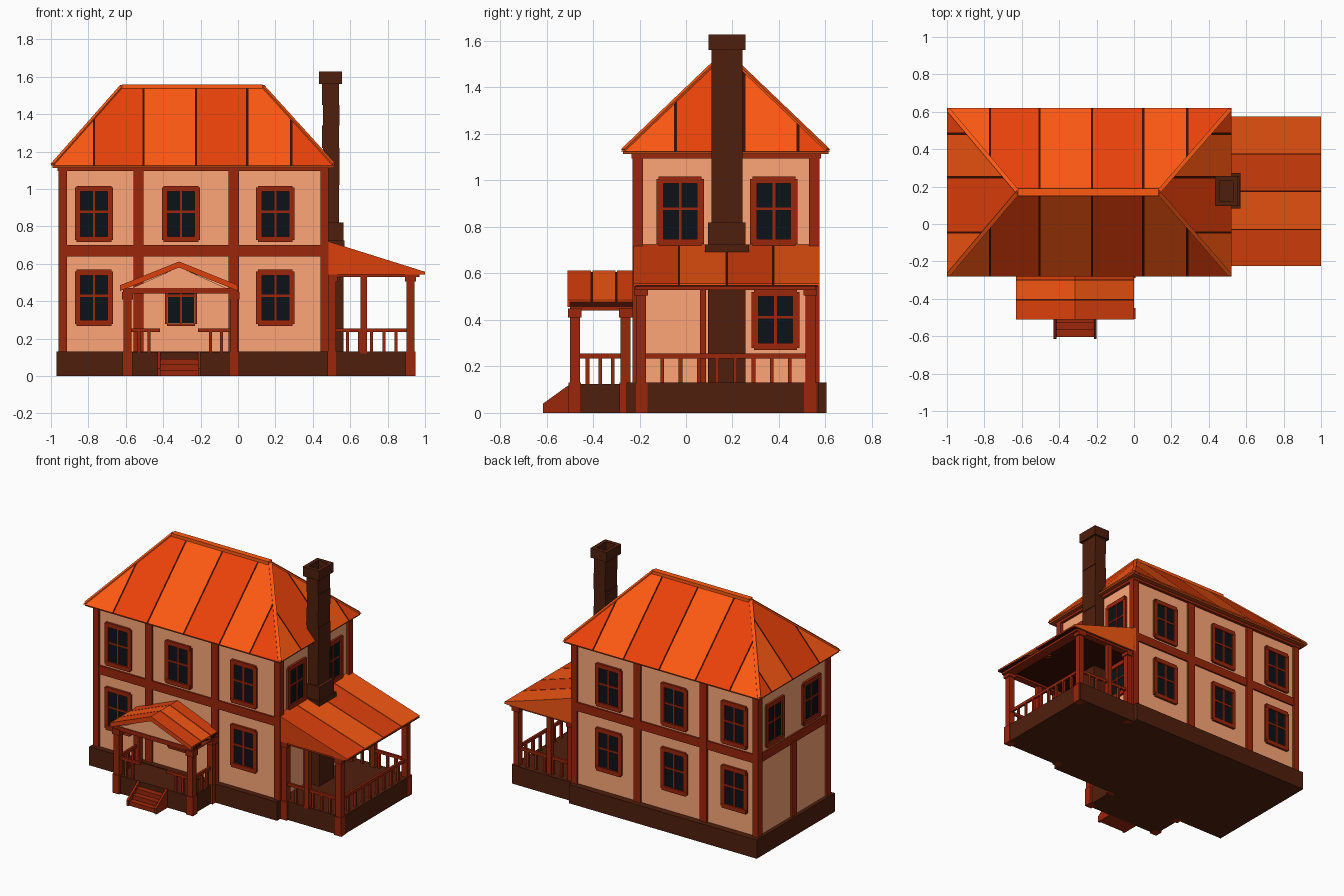
import bpy, bmesh
from math import pi
from mathutils import Vector, Matrix

if "Cube" in bpy.data.objects:
    bpy.data.objects.remove(bpy.data.objects["Cube"])

def mat(name, hexcol):
    m = bpy.data.materials.new(name)
    lin = [(int(hexcol[i:i + 2], 16) / 255) ** 2.2 for i in (0, 2, 4)]
    m.diffuse_color = (*lin, 1)
    m.use_nodes = True
    m.node_tree.nodes["Principled BSDF"].inputs["Base Color"].default_value = m.diffuse_color
    return m

WALL, TIMBER = mat("plaster", "FDA577"), mat("timber", "982A13")
STONE, GLASS = mat("stone", "502414"), mat("glass", "14191F")
TILE_A, TILE_B = mat("tile_light", "FF5A19"), mat("tile_dark", "EC4412")
PORCH_A, PORCH_B = mat("porch_tile_light", "F45719"), mat("porch_tile_dark", "DC4214")
SEAM, SOFFIT = mat("seam", "3F1508"), mat("soffit", "B04218")

def finish(name, bm, *mats):
    bmesh.ops.recalc_face_normals(bm, faces=bm.faces)
    me = bpy.data.meshes.new(name)
    bm.to_mesh(me)
    bm.free()
    for m in mats:
        me.materials.append(m)
    ob = bpy.data.objects.new(name, me)
    bpy.context.collection.objects.link(ob)
    return ob

def boxes(name, m, items, matrix=Matrix()):
    """Boxes given as (x0, x1, y0, y1, z0, z1), joined in one object."""
    bm = bmesh.new()
    for x0, x1, y0, y1, z0, z1 in items:
        t = Matrix.Translation(((x0 + x1) / 2, (y0 + y1) / 2, (z0 + z1) / 2))
        s = Matrix.Diagonal((x1 - x0, y1 - y0, z1 - z0, 1))
        bmesh.ops.create_cube(bm, size=1, matrix=matrix @ t @ s)
    return finish(name, bm, m)

def prism(name, m, profile, a, b, axis="y"):
    """Profile (xz along y, or yz along x) extruded from a to b."""
    bm = bmesh.new()
    put = (lambda p, d: (p[0], d, p[1])) if axis == "y" else (lambda p, d: (d, p[0], p[1]))
    f = bm.faces.new([bm.verts.new(put(p, a)) for p in profile])
    r = bmesh.ops.extrude_face_region(bm, geom=[f])
    vec = (0, b - a, 0) if axis == "y" else (b - a, 0, 0)
    bmesh.ops.translate(bm, vec=vec, verts=[v for v in r["geom"] if isinstance(v, bmesh.types.BMVert)])
    return finish(name, bm, m)

def beam(name, m, p, q, w, h):
    p, q = Vector(p), Vector(q)
    d = q - p
    rot = d.to_track_quat('Y', 'Z').to_matrix().to_4x4()
    boxes(name, m, [(-w / 2, w / 2, 0, d.length, -h, .002)], Matrix.Translation(p) @ rot)

# foundation and walls
boxes("foundation", STONE, [(-.97, .48, -.255, .605, 0, .13), (.47, .945, -.205, .57, 0, .13),
                            (-.6, -.01, -.49, -.25, 0, .125)])
boxes("walls", WALL, [(-.945, .465, -.215, .56, .13, 1.12)])

# timber framing: corners, intermediate posts, belts
posts = [(x, x + .045, y, y + .045, .13, 1.12) for x in (-.96, .44) for y in (-.23, .53)]
posts += [(x, x + .055, y, y + .02, .13, 1.12) for x in (-.56, -.05) for y in (-.228, .553)]
posts += [(-.957, -.93, .145, .2, .13, .65), (.45, .478, .06, .085, .13, .65)]
boxes("timber_posts", TIMBER, posts)
boxes("timber_belts", TIMBER, [(-.955, .475, -.226, .571, .64, .7), (-.965, .485, -.235, .58, 1.095, 1.118)])

# windows, built facing -y and turned onto each wall
def window(name, x, y, z, turn=0, w=.205, h=.3, fr=.03):
    M = Matrix.Translation((x, y, z)) @ Matrix.Rotation(turn, 4, 'Z')
    a, b = w / 2, h / 2
    boxes(name + "_frame", TIMBER, [
        (-a, -a + fr, -.013, .01, -b + .01, b - .01), (a - fr, a, -.013, .01, -b + .01, b - .01),
        (-a + .01, a - .01, -.015, .01, b - fr, b), (-a + .01, a - .01, -.015, .01, -b, -b + fr),
        (-.006, .006, -.01, .01, -b, b), (-a + .01, a - .01, -.01, .01, .005, .017)], M)
    boxes(name + "_glass", GLASS, [(-a + .015, a - .015, -.004, .01, -b + .015, b - .015)], M)

for floor, z in (("lower", .418), ("upper", .867)):
    for i, x in enumerate((-.77, -.305, .2)):
        thin = (floor, i) == ("lower", 1)
        window(f"front_{floor}_window_{i}", x, -.215, z, w=.17 if thin else .205, fr=.012 if thin else .03)
        window(f"back_{floor}_window_{i}", x, .56, z, pi)
for i, y in enumerate((-.025, .378)):
    window(f"right_upper_window_{i}", .465, y, .867, pi / 2)
    window(f"left_upper_window_{i}", -.945, y, .867, -pi / 2)
window("right_lower_window", .465, .385, .4, pi / 2, h=.26)

# hip roof: panels cut along seams, alternating tiles
X0, X1, Y0, Y1, ZE, ZT = -1, .52, -.28, .62, 1.125, 1.555
RX0, RX1, RY = -.62, .13, .17
bm = bmesh.new()
e = [bm.verts.new(c) for c in ((X0, Y0, ZE), (X1, Y0, ZE), (X1, Y1, ZE), (X0, Y1, ZE))]
r = [bm.verts.new((RX0, RY, ZT)), bm.verts.new((RX1, RY, ZT))]
for f in ((e[0], e[1], r[1], r[0]), (e[2], e[3], r[0], r[1]), (e[1], e[2], r[1]), (e[3], e[0], r[0])):
    bm.faces.new(f)
bm.normal_update()
XS, YS, G = (-.77, -.505, -.225, .05, .285), (-.045, .25, .482), .006
for axis, seams in ((0, XS), (1, YS)):
    for s in seams:
        for g in (-G, G):
            fs = [f for f in bm.faces if (abs(f.normal.x) > .1) == (axis == 1)]
            geom = fs + list({d for f in fs for d in f.edges}) + list({v for f in fs for v in f.verts})
            co, no = [0, 0, 0], [0, 0, 0]
            co[axis], no[axis] = s + g, 1
            bmesh.ops.bisect_plane(bm, geom=geom, plane_co=co, plane_no=no)
bm.normal_update()
for f in bm.faces:
    axis = 1 if abs(f.normal.x) > .1 else 0
    c, seams = f.calc_center_median()[axis], (XS, YS)[axis]
    if any(abs(c - s) < G for s in seams):
        f.material_index = 2
    else:
        f.material_index = (sum(c > s for s in seams) + 1) % 2
finish("main_roof", bm, TILE_B, TILE_A, SEAM)
boxes("roof_soffit", SOFFIT, [(X0 + .008, X1 - .008, Y0 + .008, Y1 - .008, 1.113, 1.127)])
for x, rx in ((X0, RX0), (X1, RX1)):
    for y in (Y0, Y1):
        start = Vector((x, y, ZE)).lerp(Vector((rx, RY, ZT)), .02)
        beam("hip_cap", TILE_A, start, (rx, RY, ZT), .022, .01)
boxes("ridge_cap", TILE_A, [(RX0, RX1, RY - .02, RY + .02, ZT - .02, ZT + .003)])

# planked roofs: strips over a slightly lower dark underlay
def planked(name, profile, ys):
    low = [(x, z - .006) if i < (len(profile) + 1) // 2 else (x, z) for i, (x, z) in enumerate(profile)]
    prism(name + "_underlay", SEAM, low, ys[0] + .008, ys[-1] - .008)
    for i in range(len(ys) - 1):
        prism(f"{name}_plank_{i}", (PORCH_B, PORCH_A)[i % 2], profile,
              ys[i] + .003 * (i > 0), ys[i + 1] - .003 * (i < len(ys) - 2))

# side porch roof is a solid wedge with a flat ceiling
planked("side_porch_roof", [(.465, .725), (1, .557), (1, .543), (.465, .543)], (-.225, -.03, .175, .375, .575))
planked("front_porch_roof", [(-.63, .485), (-.315, .612), (0, .485), (0, .455), (-.315, .58), (-.63, .455)],
        (-.51, -.405, -.3, -.215))
prism("front_gable", WALL, [(-.6, .455), (-.03, .455), (-.315, .582)], -.495, -.22)

# porch columns with caps and feet
def column(name, x, y, top, w=.042):
    def b(g, z0, z1):
        return (x - w / 2 - g, x + w / 2 + g, y - w / 2 - g, y + w / 2 + g, z0, z1)
    boxes(name, TIMBER, [b(0, 0, top), b(.008, top - .04, top), b(.006, 0, .13)])

def rail(name, x0, x1, y0, y1, n):
    """Handrail along x or y with n balusters."""
    t = .008
    items = [(x0 - t, x1 + t, y0 - t, y1 + t, .235, .255)]
    for i in range(n):
        k = (i + 1) / (n + 1)
        x, y = x0 + (x1 - x0) * k, y0 + (y1 - y0) * k
        items.append((x - t, x + t, y - t, y + t, .12, .24))
    boxes(name, TIMBER, items)

# front porch
for x in (-.59, -.022):
    for y in (-.478, -.26):
        column("front_porch_column", x, y, .45)
    rail("front_porch_side_rail", x, x, -.478, -.26, 3)
boxes("front_porch_beams", TIMBER, [(-.615, -.005, -.5, -.455, .44, .47), (-.612, -.568, -.5, -.22, .44, .47),
                                    (-.045, -.001, -.5, -.22, .44, .47)])
rail("front_porch_left_rail", -.58, -.425, -.478, -.478, 2)
rail("front_porch_right_rail", -.205, -.03, -.478, -.478, 2)

# steps
for x in (-.43, -.215):
    prism("step_stringer", TIMBER, [(-.615, 0), (-.615, .04), (-.49, .13), (-.49, 0)], x, x + .015, "x")
boxes("steps", TIMBER, [(-.416, -.214, -.605 + .038 * i, -.49, .03 * i, .03 * (i + 1)) for i in range(3)])

# side porch
for y in (-.192, .535):
    column("side_porch_inner_column", .503, y, .545)
    column("side_porch_outer_column", .923, y, .545)
    boxes("side_porch_mid_post", TIMBER, [(.655, .69, y - .016, y + .016, .12, .545)])
    boxes("side_porch_end_beam", TIMBER, [(.47, .955, y - .024, y + .024, .528, .548)])
    rail("side_porch_end_rail", .52, .91, y, y, 5)
boxes("side_porch_beam", TIMBER, [(.9, .97, -.218, .56, .528, .548)])
rail("side_porch_long_rail", .923, .923, -.18, .525, 8)

# chimney: stack of blocks, hollow cap
boxes("chimney_base", STONE, [(.45, .563, .095, .255, .13, .82), (.44, .57, .082, .272, .69, .725)])
cuts = (.82, 1.02, 1.22, 1.34, 1.45, 1.56)
boxes("chimney_blocks", STONE, [(.45 + .004 * (i % 2), .54 + .004 * (i % 2), .11, .243, a, b)
                                for i, (a, b) in enumerate(zip(cuts, cuts[1:]))])
boxes("chimney_cap", STONE, [(.432, .458, .097, .257, 1.56, 1.627), (.53, .556, .097, .257, 1.56, 1.627),
                             (.458, .53, .097, .123, 1.56, 1.627), (.458, .53, .231, .257, 1.56, 1.627)])
